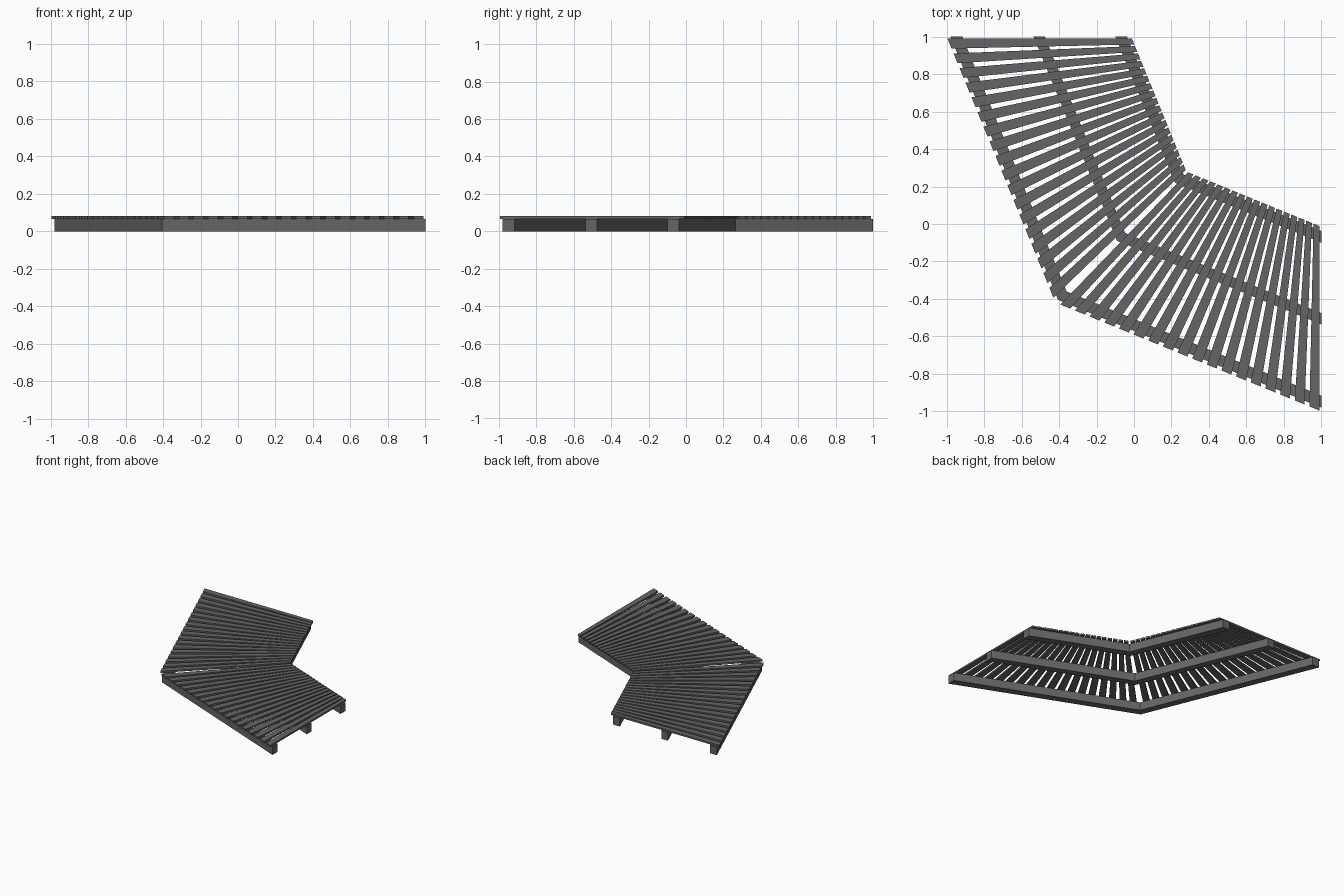
import bpy
import bmesh

cube = bpy.data.objects.get("Cube")
if cube:
    bpy.data.objects.remove(cube, do_unlink=True)

SLOPE = 0.409        # sideways drift of each leg per unit of length
BEAM_TOP = 0.067
SLAT_TOP = 0.081
SLATS_PER_LEG = 18
SLAT_START = 0.989

grey = bpy.data.materials.new("dark grey wood")
grey.use_nodes = True
colour = (0.13, 0.13, 0.13, 1)
grey.diffuse_color = colour
grey.node_tree.nodes["Principled BSDF"].inputs["Base Color"].default_value = colour


def edge_x(c, y):
    """x on a leg edge that passes through (c, 1)."""
    return c + SLOPE * (1 - y)


def bend(c):
    """Where that edge meets the diagonal mirror line x = y."""
    return (c + SLOPE) / (1 + SLOPE)


def flip(points):
    return [(y, x) for x, y in points]


def prism(name, outline, z0, z1):
    """Extrude a flat outline between two heights."""
    bm = bmesh.new()
    face = bm.faces.new([bm.verts.new((x, y, z0)) for x, y in outline])
    top = bmesh.ops.extrude_face_region(bm, geom=[face])["geom"]
    verts = [v for v in top if isinstance(v, bmesh.types.BMVert)]
    bmesh.ops.translate(bm, verts=verts, vec=(0, 0, z1 - z0))
    bmesh.ops.recalc_face_normals(bm, faces=bm.faces)
    mesh = bpy.data.meshes.new(name)
    bm.to_mesh(mesh)
    bm.free()
    mesh.materials.append(grey)
    obj = bpy.data.objects.new(name, mesh)
    bpy.context.collection.objects.link(obj)


# Three mitred beams, each bent on the diagonal
for name, a, b in (("outer_beam", -0.98, -0.916),
                   ("middle_beam", -0.536, -0.476),
                   ("inner_beam", -0.10, -0.037)):
    path_a = [(a, 1), (bend(a), bend(a)), (1, a)]
    path_b = [(b, 1), (bend(b), bend(b)), (1, b)]
    prism(name, path_a + path_b[::-1], 0, BEAM_TOP)


# Tapered slats fanning from square ends to the diagonal, mirrored on both legs
def slat_edge(c, k, fill):
    pitch = (SLAT_START - bend(c)) / SLATS_PER_LEG
    y0 = SLAT_START - k * pitch
    y1 = y0 - fill * pitch
    return [(edge_x(c, y0), y0), (edge_x(c, y1), y1)]


for k in range(SLATS_PER_LEG):
    outline = slat_edge(-1.0, k, 0.67) + slat_edge(-0.015, k, 0.78)[::-1]
    prism(f"back_slat_{k + 1}", outline, BEAM_TOP, SLAT_TOP)
    prism(f"left_slat_{k + 1}", flip(outline), BEAM_TOP, SLAT_TOP)
